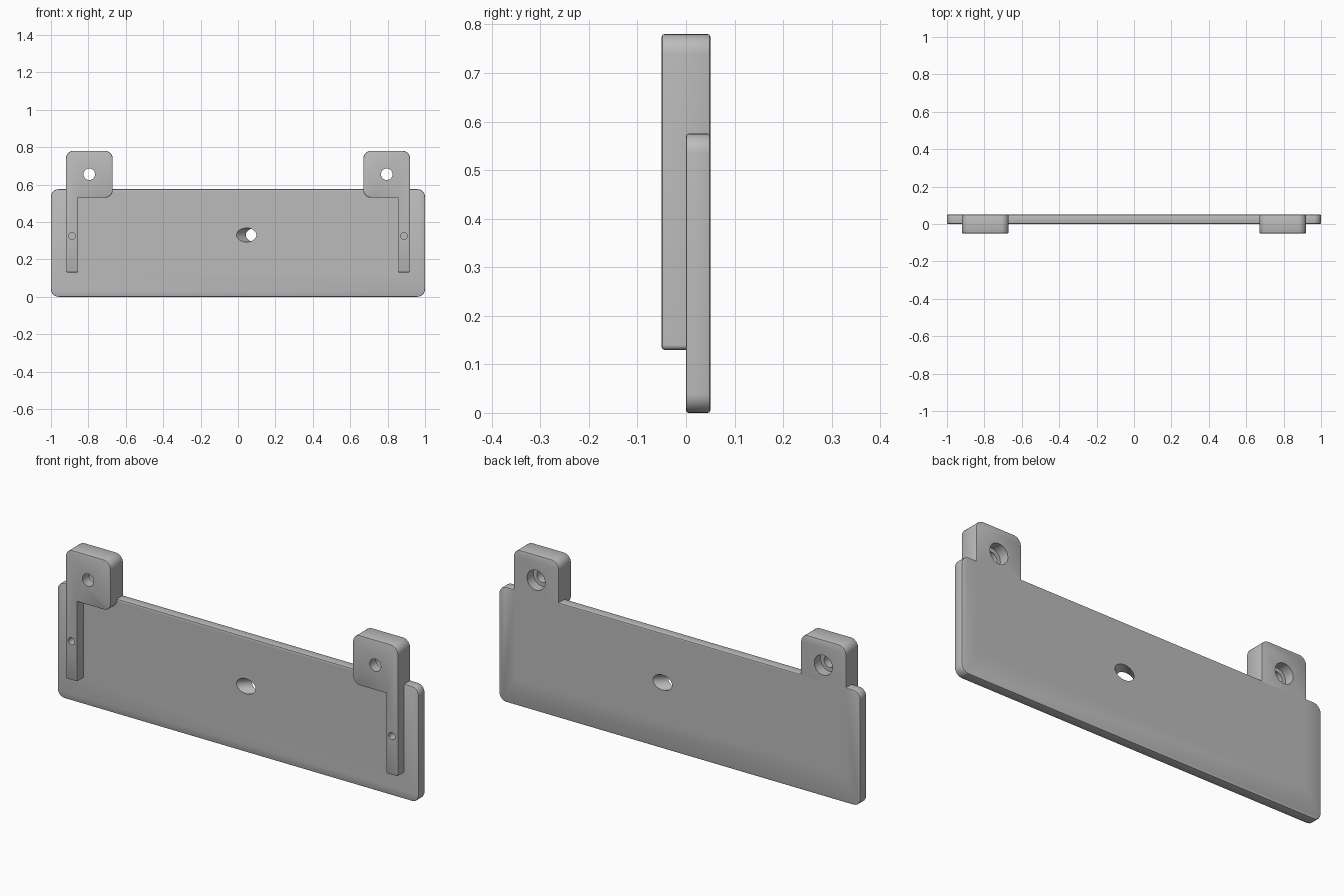
import bpy, bmesh, math
from mathutils import Vector, Matrix

cube = bpy.data.objects.get("Cube")
if cube:
    bpy.data.objects.remove(cube, do_unlink=True)

grey = bpy.data.materials.new("plain grey")
grey.use_nodes = True
colour = (0.5, 0.5, 0.5, 1)
grey.diffuse_color = colour
grey.node_tree.nodes["Principled BSDF"].inputs["Base Color"].default_value = colour


def make_object(name, bm):
    bmesh.ops.recalc_face_normals(bm, faces=bm.faces)
    mesh = bpy.data.meshes.new(name)
    bm.to_mesh(mesh)
    bm.free()
    mesh.materials.append(grey)
    obj = bpy.data.objects.new(name, mesh)
    bpy.context.collection.objects.link(obj)
    return obj


def rounded(corners, steps=8):
    """Outline from (x, z, radius) right-angled corners."""
    points = []
    for i, (x, z, r) in enumerate(corners):
        p = Vector((x, z))
        if r == 0:
            points.append(p)
            continue
        a = (Vector(corners[i - 1][:2]) - p).normalized()
        b = (Vector(corners[(i + 1) % len(corners)][:2]) - p).normalized()
        for k in range(steps + 1):
            t = k / steps * math.pi / 2
            points.append(p + r * (a * (1 - math.sin(t)) + b * (1 - math.cos(t))))
    return points


def slab(name, corners, front, back, edge=0.005):
    """Extrude an outline from front to back and soften both rims."""
    bm = bmesh.new()
    face = bm.faces.new([bm.verts.new((p.x, front, p.y)) for p in rounded(corners)])
    new = bmesh.ops.extrude_face_region(bm, geom=[face], use_keep_orig=True)["geom"]
    verts = [v for v in new if isinstance(v, bmesh.types.BMVert)]
    bmesh.ops.translate(bm, verts=verts, vec=(0, back - front, 0))
    rims = [e for e in bm.edges if abs(e.verts[0].co.y - e.verts[1].co.y) < 1e-5]
    bmesh.ops.recalc_face_normals(bm, faces=bm.faces)
    bmesh.ops.bevel(bm, geom=rims, offset=edge, segments=2, profile=0.5, affect='EDGES')
    return make_object(name, bm)


def drill(name, x, z, radius, front, back, lean=0):
    """Cylindrical cutter along y, leaning towards +x."""
    bm = bmesh.new()
    place = (Matrix.Translation((x, (front + back) / 2, z))
             @ Matrix.Rotation(-lean, 4, 'Z') @ Matrix.Rotation(math.pi / 2, 4, 'X'))
    bmesh.ops.create_cone(bm, cap_ends=True, segments=40, radius1=radius,
                          radius2=radius, depth=back - front, matrix=place)
    return make_object(name, bm)


def combine(target, tool, operation):
    mod = target.modifiers.new(operation.title(), 'BOOLEAN')
    mod.operation = operation
    mod.solver = 'EXACT'
    mod.object = tool
    bpy.context.view_layer.objects.active = target
    bpy.ops.object.modifier_apply(modifier=mod.name)
    bpy.data.objects.remove(tool, do_unlink=True)


# Back plate
plate = slab("mounting_plate", [(-1, 0, 0.04), (1, 0, 0.04),
                                (1, 0.575, 0.04), (-1, 0.575, 0.04)], 0, 0.05)

# Mirrored brackets: square lug with a narrow leg down the outer side
for side, name in ((1, "left"), (-1, "right")):
    outline = [(0.92, 0.13, 0.01), (0.92, 0.78, 0.04), (0.67, 0.78, 0.04),
               (0.67, 0.53, 0.04), (0.855, 0.53, 0), (0.855, 0.13, 0.006)]
    bracket = slab(name + "_bracket", [(side * x, z, r) for x, z, r in outline], -0.05, 0.05)
    combine(plate, bracket, 'UNION')

# Lug through holes, rear counterbores and blind leg holes
for side in (1, -1):
    combine(plate, drill("lug_hole", side * 0.795, 0.655, 0.031, -0.1, 0.1), 'DIFFERENCE')
    combine(plate, drill("counterbore", side * 0.795, 0.655, 0.05, 0, 0.1), 'DIFFERENCE')
    combine(plate, drill("leg_hole", side * 0.887, 0.325, 0.018, -0.1, 0), 'DIFFERENCE')

# Slanted centre hole
combine(plate, drill("centre_hole", 0.07, 0.33, 0.0375, -0.125, 0.175, math.radians(45)),
        'DIFFERENCE')

bpy.ops.object.select_all(action='DESELECT')
plate.select_set(True)
bpy.context.view_layer.objects.active = plate
bpy.ops.object.shade_smooth_by_angle(angle=math.radians(30))
